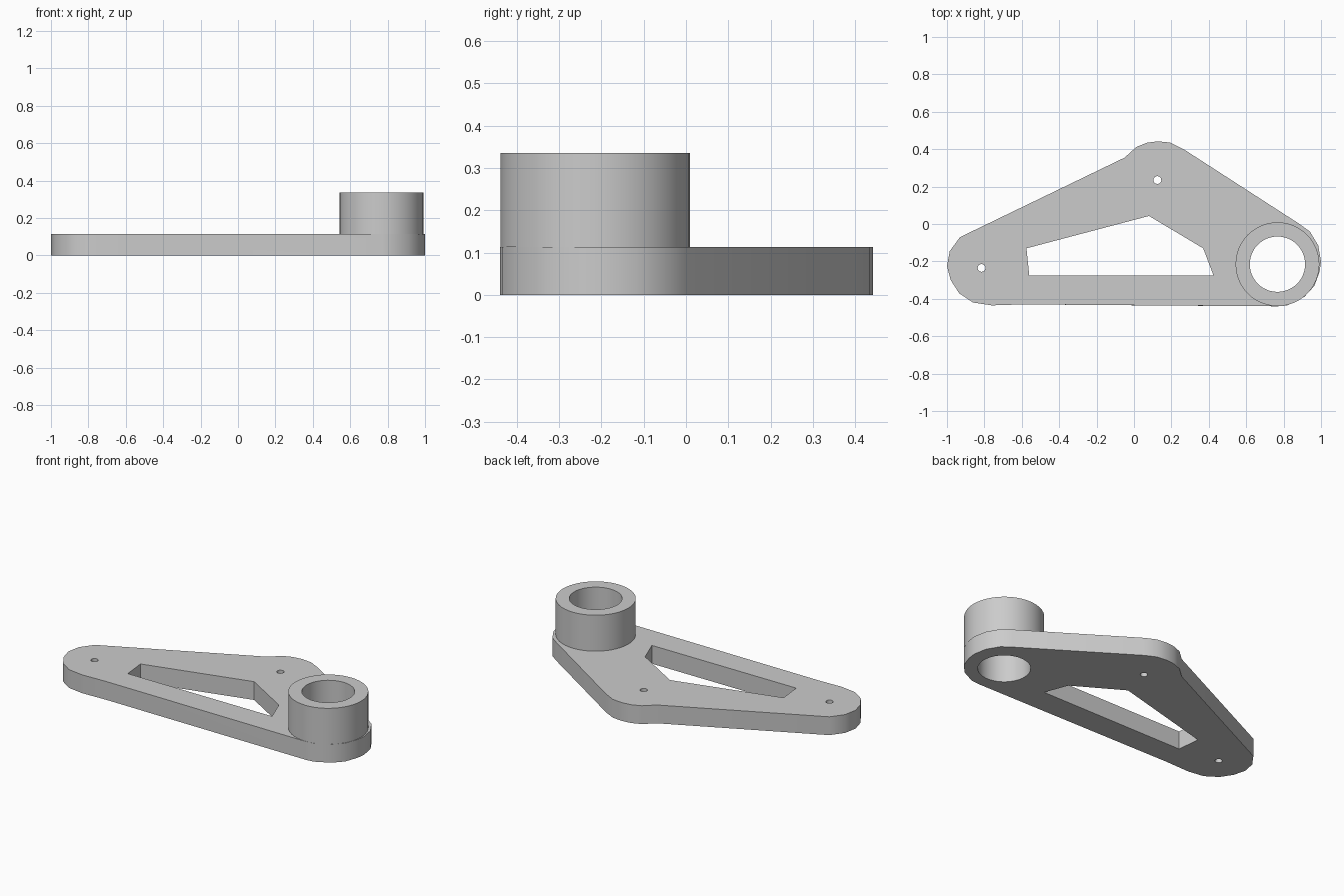
import bpy
import bmesh
from math import cos, sin, tau, radians

cube = bpy.data.objects.get("Cube")
if cube:
    bpy.data.objects.remove(cube)

PLATE_TOP, SLEEVE_TOP = 0.113, 0.335
BORE = (0.767, -0.215)
BORE_R, SLEEVE_R = 0.148, 0.224

grey = bpy.data.materials.new("plain grey")
grey.use_nodes = True
grey.diffuse_color = (0.6, 0.6, 0.6, 1)
grey.node_tree.nodes["Principled BSDF"].inputs["Base Color"].default_value = grey.diffuse_color


def circle(centre, radius, sides):
    return [(centre[0] + radius * cos(tau * i / sides),
             centre[1] + radius * sin(tau * i / sides)) for i in range(sides)]


def extruded_profile(name, loops, bottom, top):
    """Fill an outline with holes and extrude it upward."""
    bm = bmesh.new()
    edges = []
    for loop in loops:
        verts = [bm.verts.new((x, y, bottom)) for x, y in loop]
        edges += [bm.edges.new((a, b)) for a, b in zip(verts, verts[1:] + verts[:1])]
    bmesh.ops.triangle_fill(bm, edges=edges, use_beauty=True, normal=(0, 0, 1))
    result = bmesh.ops.extrude_face_region(bm, geom=bm.faces[:], use_keep_orig=True)
    moved = [g for g in result["geom"] if isinstance(g, bmesh.types.BMVert)]
    bmesh.ops.translate(bm, verts=moved, vec=(0, 0, top - bottom))
    bmesh.ops.recalc_face_normals(bm, faces=bm.faces[:])
    bmesh.ops.dissolve_limit(bm, angle_limit=radians(0.5),
                             verts=bm.verts[:], edges=bm.edges[:])
    bmesh.ops.triangulate(bm, faces=[f for f in bm.faces if len(f.verts) > 4])
    mesh = bpy.data.meshes.new(name)
    bm.to_mesh(mesh)
    bm.free()
    mesh.materials.append(grey)
    obj = bpy.data.objects.new(name, mesh)
    bpy.context.collection.objects.link(obj)
    bpy.ops.object.select_all(action='DESELECT')
    obj.select_set(True)
    bpy.context.view_layer.objects.active = obj
    bpy.ops.object.shade_smooth_by_angle(angle=radians(30))
    return obj


# Flat arm: rounded top lobe, right end, straight bottom, left end
outline = [
    (-0.05, 0.355), (0.013, 0.412), (0.07, 0.435), (0.13, 0.442), (0.195, 0.435), (0.265, 0.4),
    (0.885, 0.0), (0.94, -0.04), (0.985, -0.115), (1.0, -0.2), (0.992, -0.255),
    (0.965, -0.33), (0.91, -0.39), (0.82, -0.435), (0.77, -0.44),
    (0.33, -0.437), (-0.6, -0.43), (-0.76, -0.435), (-0.86, -0.42), (-0.935, -0.37),
    (-0.98, -0.3), (-1.0, -0.225), (-0.985, -0.145), (-0.93, -0.07),
]
window = [(-0.575, -0.13), (0.08, 0.043), (0.37, -0.13), (0.425, -0.275), (-0.56, -0.275)]
extruded_profile("arm_plate", [
    outline, window,
    circle(BORE, BORE_R, 48),
    circle((-0.815, -0.235), 0.021, 16),
    circle((0.125, 0.235), 0.021, 16),
], 0, PLATE_TOP)

# Raised sleeve around the bore
extruded_profile("bearing_sleeve", [
    circle(BORE, SLEEVE_R, 48), circle(BORE, BORE_R, 48),
], PLATE_TOP, SLEEVE_TOP)
